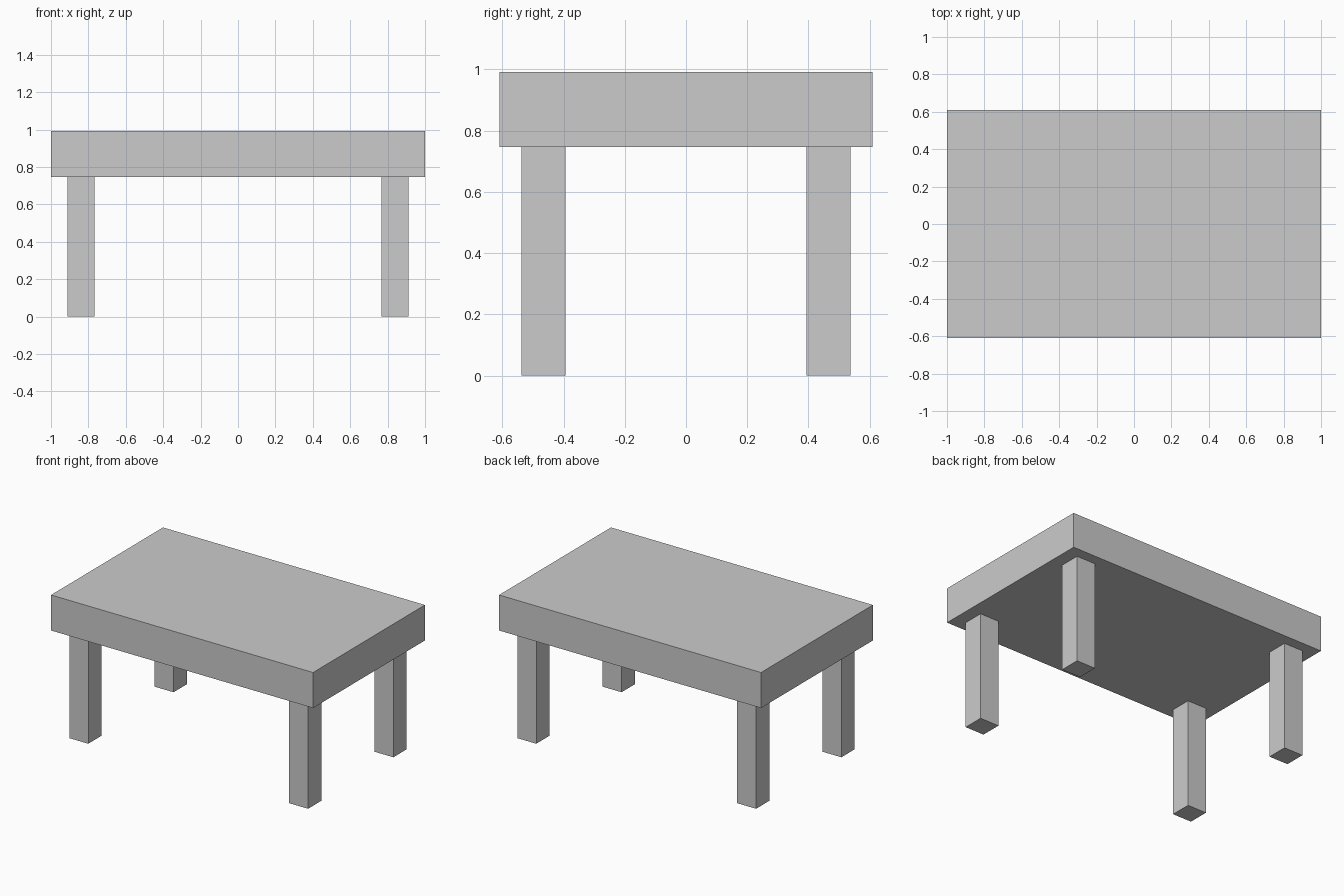
import bpy

if "Cube" in bpy.data.objects:
    bpy.data.objects.remove(bpy.data.objects["Cube"])

TOP_Z, UNDER_Z = 0.992, 0.747   # tabletop upper and lower faces
LEG = 0.144                     # square leg thickness


def box(name, center, size):
    bpy.ops.mesh.primitive_cube_add(size=1, location=center)
    obj = bpy.context.object
    obj.name = name
    obj.scale = size
    bpy.ops.object.transform_apply(location=False, rotation=False, scale=True)
    return obj


# Thick rectangular tabletop
box("tabletop", (0, 0, (TOP_Z + UNDER_Z) / 2), (2.0, 1.22, TOP_Z - UNDER_Z))

# Four square legs, inset from the corners
for side, sx in (("left", -1), ("right", 1)):
    for end, sy in (("front", -1), ("back", 1)):
        box(f"{end}_{side}_leg", (sx * 0.839, sy * 0.465, UNDER_Z / 2),
            (LEG, LEG, UNDER_Z))
